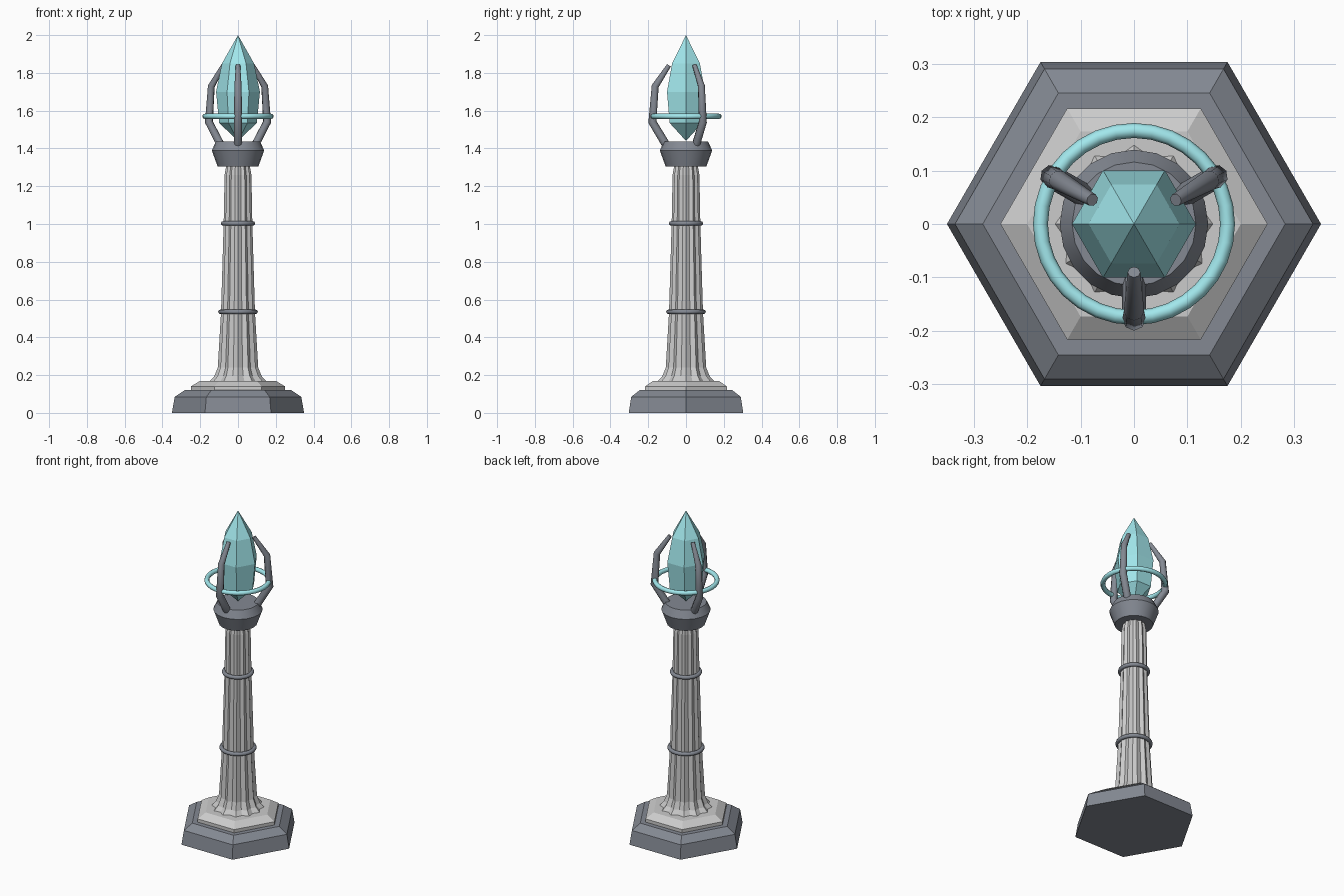
import bpy, bmesh, math
from math import sin, cos, pi, radians

if "Cube" in bpy.data.objects:
    bpy.data.objects.remove(bpy.data.objects["Cube"])


def material(name, rgb):
    m = bpy.data.materials.new(name)
    m.diffuse_color = (*rgb, 1)
    m.use_nodes = True
    m.node_tree.nodes["Principled BSDF"].inputs["Base Color"].default_value = m.diffuse_color
    return m


STONE = material("pale_stone", (0.80, 0.80, 0.81))
METAL = material("dark_slate", (0.23, 0.25, 0.29))
GLOW = material("cyan_crystal", (0.36, 0.80, 0.84))


def finish(obj, mat, smooth):
    obj.data.materials.clear()
    obj.data.materials.append(mat)
    if smooth:
        bpy.ops.object.select_all(action='DESELECT')
        obj.select_set(True)
        bpy.context.view_layer.objects.active = obj
        bpy.ops.object.shade_smooth_by_angle(angle=radians(smooth))


def lathe(name, profile, sides, mat, smooth=0, flute=1.0):
    """Stack (radius, z) rings; odd corners are scaled by flute."""
    bm = bmesh.new()
    rings = []
    for r, z in profile:
        if r == 0:
            rings.append([bm.verts.new((0, 0, z))] * sides)
            continue
        ring = []
        for i in range(sides):
            a, q = 2 * pi * i / sides, r * (flute if i % 2 else 1)
            ring.append(bm.verts.new((q * cos(a), q * sin(a), z)))
        rings.append(ring)
    for lo, hi in zip(rings, rings[1:]):
        for i in range(sides):
            j = (i + 1) % sides
            corners = dict.fromkeys((lo[i], lo[j], hi[j], hi[i]))
            bm.faces.new(list(corners))
    if profile[0][0]:
        bm.faces.new(rings[0][::-1])
    if profile[-1][0]:
        bm.faces.new(rings[-1])
    bmesh.ops.recalc_face_normals(bm, faces=bm.faces)
    mesh = bpy.data.meshes.new(name)
    bm.to_mesh(mesh)
    bm.free()
    obj = bpy.data.objects.new(name, mesh)
    bpy.context.collection.objects.link(obj)
    finish(obj, mat, smooth)


def ring(name, major, minor, z, mat):
    bpy.ops.mesh.primitive_torus_add(location=(0, 0, z), major_radius=major,
                                     minor_radius=minor, major_segments=32,
                                     minor_segments=8)
    obj = bpy.context.object
    obj.name = name
    finish(obj, mat, 60)


def prong(name, path, angle):
    """Tapered tube through (radius, z, thickness) points in a radial plane."""
    curve = bpy.data.curves.new(name, 'CURVE')
    curve.dimensions = '3D'
    curve.bevel_depth = 1.0
    curve.bevel_resolution = 2
    curve.use_fill_caps = True
    spline = curve.splines.new('POLY')
    spline.points.add(len(path) - 1)
    for p, (r, z, t) in zip(spline.points, path):
        p.co = (r * cos(angle), r * sin(angle), z, 1)
        p.radius = t
    obj = bpy.data.objects.new(name, curve)
    bpy.context.collection.objects.link(obj)
    bpy.ops.object.select_all(action='DESELECT')
    obj.select_set(True)
    bpy.context.view_layer.objects.active = obj
    bpy.ops.object.convert(target='MESH')
    finish(bpy.context.object, METAL, 50)


# Hexagonal stepped base
lathe("base_plinth", [(0.35, 0), (0.335, 0.085), (0.283, 0.12)], 6, METAL)
lathe("base_step", [(0.25, 0.115), (0.25, 0.14), (0.20, 0.17)], 6, STONE)

# Fluted column with twelve ridges and two bands
lathe("column", [(0.152, 0.165), (0.125, 0.195), (0.107, 0.24), (0.09, 0.53),
                 (0.076, 1.0), (0.071, 1.26), (0.062, 1.31)], 24, STONE, flute=0.87)
ring("lower_band", 0.093, 0.012, 0.535, METAL)
ring("upper_band", 0.079, 0.012, 1.003, METAL)

# Collar cup that holds the prongs
lathe("collar", [(0.108, 1.305), (0.139, 1.39), (0.116, 1.437)], 20, METAL, smooth=30)

# Crystal, halo and three claws
lathe("crystal", [(0, 1.44), (0.10, 1.535), (0.116, 1.70), (0.085, 1.85), (0, 2.0)], 6, GLOW)
ring("halo", 0.175, 0.014, 1.57, GLOW)
CLAW = [(0.10, 1.41, 0.022), (0.178, 1.54, 0.022), (0.163, 1.73, 0.019), (0.09, 1.84, 0.012)]
for k, deg in enumerate((30, 150, 270)):
    prong(f"claw_{k + 1}", CLAW, radians(deg))
